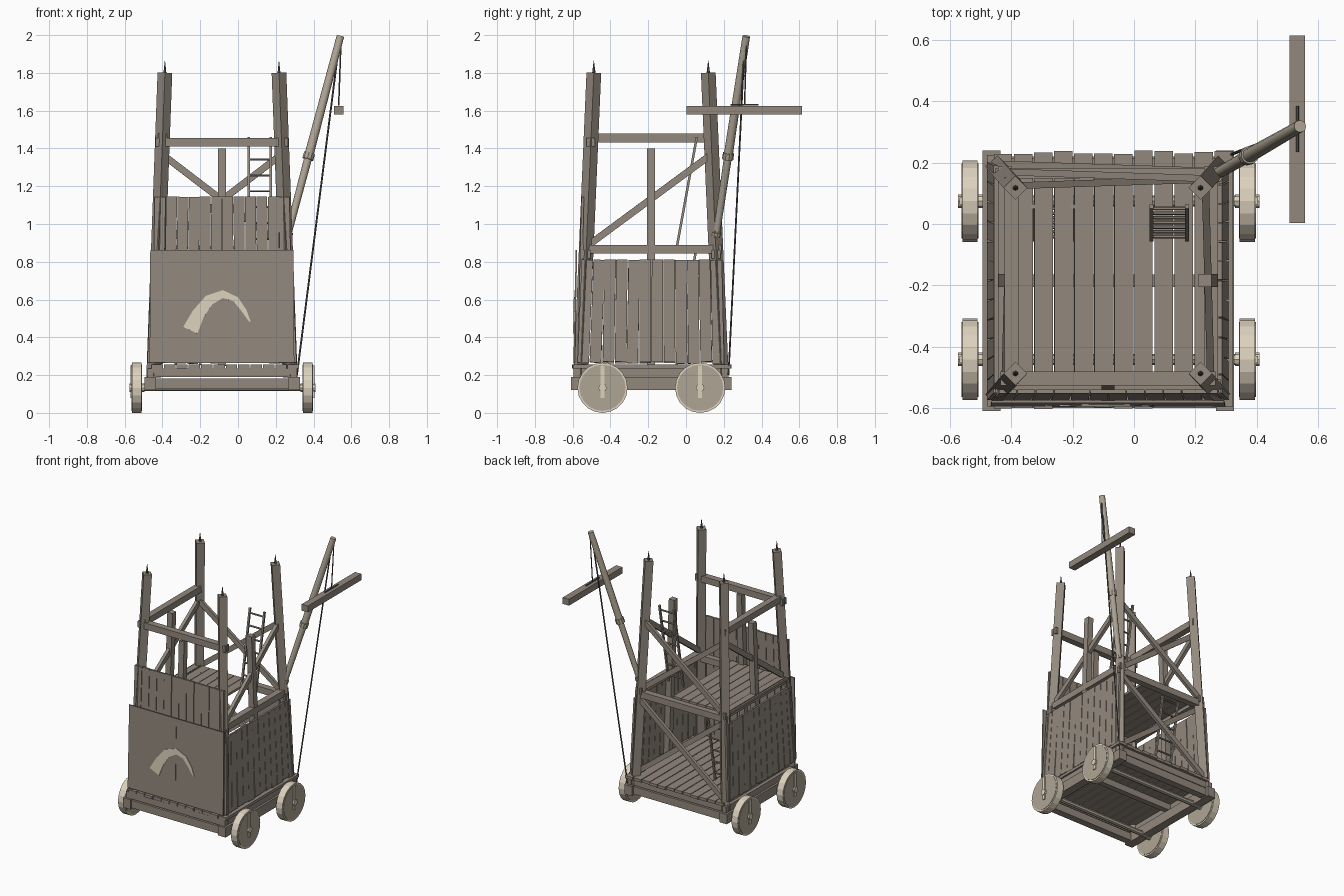
import bpy, bmesh, math, random
from mathutils import Vector as V

if "Cube" in bpy.data.objects:
    bpy.data.objects.remove(bpy.data.objects["Cube"])

random.seed(4)
CX, CY = -0.085, -0.185            # centre line of the tower


def material(name, col):
    m = bpy.data.materials.new(name)
    m.diffuse_color = (*col, 1)
    m.use_nodes = True
    m.node_tree.nodes["Principled BSDF"].inputs["Base Color"].default_value = m.diffuse_color
    return m


WOOD = material("weathered wood", (0.29, 0.25, 0.208))
TAN = material("pale wood", (0.43, 0.378, 0.30))
CREAM = material("cream wood", (0.72, 0.64, 0.51))
DARK = material("dark rope and iron", (0.11, 0.10, 0.088))


class Part:
    """Collects bars and tubes into one named object."""

    def __init__(self, name, mat):
        self.name, self.mat, self.bm = name, mat, bmesh.new()

    def loft(self, a, b, ring_a, ring_b, smooth=False):
        va = [self.bm.verts.new(a + p) for p in ring_a]
        vb = [self.bm.verts.new(b + p) for p in ring_b]
        n = len(va)
        for i in range(n):
            j = (i + 1) % n
            self.bm.faces.new((va[i], va[j], vb[j], vb[i])).smooth = smooth
        self.bm.faces.new(va[::-1])
        self.bm.faces.new(vb)

    def axes(self, a, b, ref):
        d = (b - a).normalized()
        u = d.cross(V(ref))
        if u.length < 0.01:
            u = d.cross(V((1, 0, 0)))
        u.normalize()
        return u, d.cross(u)

    def bar(self, a, b, w, h, ref=(0, 0, 1), scale=1.0):
        """Bar from a to b: w across, h along the ref direction."""
        a, b = V(a), V(b)
        u, v = self.axes(a, b, ref)
        ring = [u * (x * w / 2) + v * (y * h / 2)
                for x, y in ((-1, -1), (1, -1), (1, 1), (-1, 1))]
        self.loft(a, b, ring, [p * scale for p in ring])
        return self

    def tube(self, a, b, r, r2=None, n=12, smooth=False):
        a, b = V(a), V(b)
        u, v = self.axes(a, b, (0, 0, 1))
        ring = [u * math.cos(t * math.tau / n) + v * math.sin(t * math.tau / n) for t in range(n)]
        self.loft(a, b, [p * r for p in ring], [p * (r if r2 is None else r2) for p in ring], smooth)
        return self

    def done(self):
        bmesh.ops.recalc_face_normals(self.bm, faces=self.bm.faces)
        me = bpy.data.meshes.new(self.name)
        self.bm.to_mesh(me)
        self.bm.free()
        me.materials.append(self.mat)
        ob = bpy.data.objects.new(self.name, me)
        bpy.context.collection.objects.link(ob)
        return ob


def corner(sx, sy, z):
    """Centre of a leaning corner post at height z."""
    return V((CX + sx * (0.302 + 0.037 * (1.8 - z)), CY + sy * (0.303 + 0.043 * (1.8 - z)), z))


CORNERS = [(-1, -1), (1, -1), (1, 1), (-1, 1)]

# Leaning corner posts, turned 45 degrees, with iron spikes
posts = Part("corner_posts", WOOD)
spikes = Part("post_spikes", DARK)
for sx, sy in CORNERS:
    posts.bar(corner(sx, sy, 0.19), corner(sx, sy, 1.8), 0.055, 0.055, ref=(1, 1, 0))
    t = corner(sx, sy, 1.8)
    spikes.tube(t, t + V((0, 0, 0.065)), 0.009, 0.0008, n=6)
posts.done()
spikes.done()

# Wheeled base: side beams, cross beams and joists
base = Part("base_frame", WOOD)
for x in (-0.465, 0.297):
    base.bar((x, -0.61, 0.155), (x, 0.24, 0.155), 0.06, 0.07)
for y in (-0.575, 0.195):
    base.bar((-0.46, y, 0.155), (0.29, y, 0.155), 0.05, 0.055)
    base.bar((-0.46, y, 0.212), (0.29, y, 0.212), 0.04, 0.046)
base.bar((-0.46, CY, 0.212), (0.29, CY, 0.212), 0.04, 0.046)
for x in (-0.465, 0.297):
    base.bar((x, -0.595, 0.212), (x, 0.225, 0.212), 0.03, 0.046)
base.done()

# Wheels on through axles
axles = Part("axles", TAN)
tyres = Part("wheel_tyres", CREAM)
discs = Part("wheel_discs", TAN)
hubs = Part("wheel_hubs", CREAM)
for y in (-0.442, 0.075):
    axles.tube((-0.55, y, 0.133), (0.39, y, 0.133), 0.018, n=8)
    for x, s in ((-0.535, -1), (0.37, 1)):
        tyres.tube((x - 0.025, y, 0.133), (x + 0.025, y, 0.133), 0.133, n=20)
        discs.tube((x - 0.028, y, 0.133), (x + 0.028, y, 0.133), 0.122, n=20)
        hubs.tube((x - s * 0.04, y, 0.133), (x + s * 0.04, y, 0.133), 0.022, n=8)
        hubs.bar((x + s * 0.03, y, 0.08), (x + s * 0.03, y, 0.25), 0.022, 0.008, ref=(1, 0, 0))
for p in (axles, tyres, discs, hubs):
    p.done()

# Floors: planks running front to back; the upper floor leaves a hatch on the right
lower = Part("lower_floor", WOOD)
for i in range(12):
    x = -0.4275 + i * 0.0655
    if x < 0.31:
        lower.bar((x, -0.6 + random.uniform(-.004, .006), 0.246),
                  (x, 0.235 + random.uniform(-.008, .006), 0.246), 0.060, 0.02)
lower.done()
upper = Part("upper_floor", WOOD)
for i in range(7):
    x = -0.0325 - i * 0.0655
    upper.bar((x, -0.525, 0.875), (x, 0.15, 0.875), 0.0615, 0.016)
upper.done()


# Rails between the posts
def rail(part, c1, c2, z, over=0.03, size=0.046):
    a, b = corner(*c1, z), corner(*c2, z)
    d = (b - a).normalized() * over
    part.bar(a - d, b + d, size, size)


rails = Part("rails", WOOD)
FL, FR, BR, BL = CORNERS
rail(rails, FL, FR, 1.433, 0.035)
rail(rails, FL, BL, 1.455, 0.02)
rail(rails, FL, FR, 0.84)
rail(rails, BL, BR, 0.84)
rail(rails, FL, BL, 0.866)
rail(rails, FR, BR, 0.866)
rails.done()

# Middle uprights on the front, left and right
mids = Part("middle_uprights", WOOD)
for c1, c2 in ((FL, FR), (FL, BL), (FR, BR)):
    a = (corner(*c1, 0.25) + corner(*c2, 0.25)) / 2
    b = (corner(*c1, 1.4) + corner(*c2, 1.4)) / 2
    mids.bar(a, b, 0.042, 0.042, ref=(0, 1, 0))
mids.done()

# Diagonal braces: crossed at the back, single on the sides
braces = Part("diagonal_braces", WOOD)
for z0, z1 in ((0.27, 0.81), (0.87, 1.37)):
    for c1, c2, off in ((BL, BR, 0.012), (BR, BL, -0.012)):
        o = V((0, off, 0))
        braces.bar(corner(*c1, z0) + o, corner(*c2, z1) + o, 0.022, 0.036)
for c1, c2 in ((FL, BL), (FR, BR)):
    braces.bar(corner(*c1, 0.88), corner(*c2, 1.37), 0.024, 0.036)
braces.done()


# Plank walls, slightly uneven, leaning with the posts
def plank_wall(name, a0, a1, b0, b1, n, normal):
    part = Part(name, WOOD)
    a0, a1, b0, b1 = map(V, (a0, a1, b0, b1))
    w = (a1 - a0).length / n - 0.004
    for i in range(n):
        t, k = (i + 0.5) / n, random.uniform(-0.0025, 0.0025)
        shift = (a1 - a0).normalized() * k
        lift = V((0, 0, random.uniform(-0.006, 0.006)))
        part.bar(a0.lerp(a1, t) + shift + lift, b0.lerp(b1, t) - shift + lift * 0.3,
                 w, 0.014, ref=normal, scale=0.98)
    part.done()


plank_wall("front_planks", (-0.46, -0.567, 0.265), (0.29, -0.567, 0.265),
           (-0.44, -0.547, 1.145), (0.275, -0.547, 1.145), 12, (0, 1, 0))
for name, s in (("left_planks", -1), ("right_planks", 1)):
    plank_wall(name, (CX + s * 0.388, -0.575, 0.265), (CX + s * 0.388, 0.205, 0.265),
               (CX + s * 0.366, -0.555, 0.81), (CX + s * 0.366, 0.19, 0.81), 12, (1, 0, 0))

# Smooth front cover in two leaves
cover = Part("front_cover", WOOD)
for s in (-1, 1):
    cover.bar((CX + s * 0.192, -0.592, 0.265), (CX + s * 0.19, -0.580, 0.862),
              0.382, 0.008, ref=(0, 1, 0), scale=0.992)
cover.done()

# Painted crescent arch: a thin tapering plate on the cover
outer = [(-.29, .455), (-.24, .54), (-.17, .62), (-.08, .65), (0, .612), (.045, .545), (.068, .48)]
inner = [(-.215, .42), (-.18, .51), (-.135, .575), (-.08, .608), (-.025, .592), (.018, .54), (.058, .484)]
arch = bmesh.new()


def on_cover(x, z):
    return arch.verts.new((x, -0.599 + (z - 0.265) * 0.02, z))


rows = [(on_cover(*o), on_cover(*i)) for o, i in zip(outer, inner)]
tip = [on_cover(.035, .515), on_cover(.058, .5), on_cover(.058, .484)]
arch.faces.new(tip)
for (a, b), (c, d) in zip(rows, rows[1:]):
    arch.faces.new((a, b, d, c))
me = bpy.data.meshes.new("painted_arch")
bmesh.ops.recalc_face_normals(arch, faces=arch.faces)
arch.to_mesh(me)
arch.free()
me.materials.append(CREAM)
arch_ob = bpy.data.objects.new("painted_arch", me)
bpy.context.collection.objects.link(arch_ob)
sol = arch_ob.modifiers.new("thickness", "SOLIDIFY")
sol.thickness, sol.offset = 0.004, 0


# Ladders
def ladder(name, x0, x1, a, b, rungs):
    part = Part(name, WOOD)
    for x in (x0, x1):
        part.bar((x, *a), (x, *b), 0.013, 0.013, ref=(0, 1, 0))
    for i in range(rungs):
        t = (i + 0.6) / rungs
        y, z = (a[k] + (b[k] - a[k]) * t for k in (0, 1))
        part.tube((x0, y, z), (x1, y, z), 0.006, n=6)
    part.done()


ladder("upper_ladder", 0.057, 0.173, (-0.05, 0.87), (0.057, 1.46), 7)
ladder("lower_ladder", -0.33, -0.2, (-0.05, 0.255), (0.057, 0.885), 7)

# Crane pole with a collar
foot, top = V((0.25, 0.152, 0.89)), V((0.542, 0.319, 1.994))
pole = Part("crane_pole", TAN)
joint = foot.lerp(top, 0.43)
pole.tube(foot, joint, 0.018, 0.021, n=12, smooth=True)
pole.tube(joint, top, 0.024, 0.02, n=12, smooth=True)
pole.tube(foot.lerp(top, 0.41), foot.lerp(top, 0.44), 0.03, n=10)
pole.tube(foot.lerp(top, 0.04), foot.lerp(top, 0.06), 0.026, n=10)
pole.done()

# Hanging beam, its sling and the ropes
Part("hanging_beam", WOOD).bar((0.533, 0.003, 1.603), (0.533, 0.615, 1.603), 0.05, 0.046).done()
ropes = Part("ropes", DARK)
ropes.tube((0.545, 0.32, 1.96), (0.533, 0.31, 1.63), 0.004, n=6)
ropes.tube((0.533, 0.235, 1.631), (0.533, 0.385, 1.631), 0.005, n=6)
ropes.tube((0.535, 0.31, 1.95), (0.312, 0.225, 0.2), 0.005, n=6)
ropes.done()
